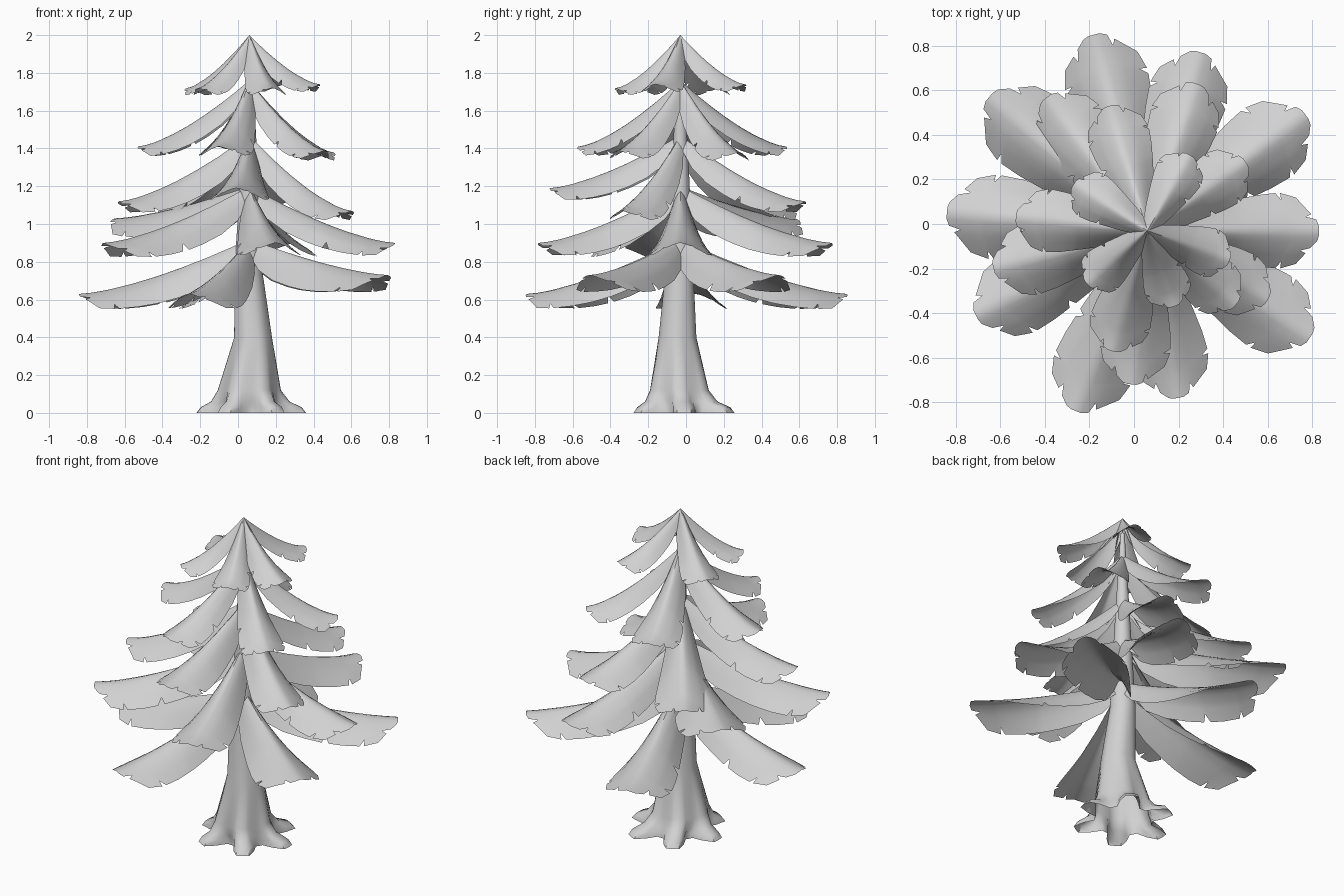
import bpy
from math import radians, sin, cos, tau, hypot

if "Cube" in bpy.data.objects:
    bpy.data.objects.remove(bpy.data.objects["Cube"])

GREY = (0.64, 0.64, 0.64, 1)
grey = bpy.data.materials.new("plain grey")
grey.use_nodes = True
grey.diffuse_color = GREY
grey.node_tree.nodes["Principled BSDF"].inputs["Base Color"].default_value = GREY

AXIS = (0.06, -0.03)  # where the boughs meet the trunk


def add_mesh(name, verts, faces, angle):
    mesh = bpy.data.meshes.new(name)
    mesh.from_pydata(verts, [], faces)
    mesh.materials.append(grey)
    mesh.polygons.foreach_set("use_smooth", [True] * len(mesh.polygons))
    mesh.set_sharp_from_angle(angle=radians(angle))
    obj = bpy.data.objects.new(name, mesh)
    bpy.context.collection.objects.link(obj)


def interpolate(points, t):
    for (a, va), (b, vb) in zip(points, points[1:]):
        if t <= b:
            return va + (vb - va) * (t - a) / (b - a)
    return points[-1][1]


# Trunk: open tube of rings (height, centre x, centre y, radius, extra radius at the roots)
def build_trunk():
    rings = [(0, 0.07, -0.01, 0.165, 0.125), (0.03, 0.07, -0.012, 0.162, 0.105),
             (0.06, 0.065, -0.025, 0.158, 0.05), (0.12, 0.06, -0.035, 0.155, 0.012),
             (0.4, 0.08, -0.045, 0.1, 0), (0.75, 0.055, -0.035, 0.074, 0),
             (1.3, 0.06, -0.03, 0.045, 0), (1.9, 0.06, -0.03, 0.012, 0)]
    roots, sides = 6, 48
    verts, faces = [], []
    for z, cx, cy, radius, flare in rings:
        for k in range(sides):
            a = tau * k / sides
            r = radius + flare * min(1, max(0, 0.5 + 0.7 * cos(roots * a)))
            verts.append((cx + r * cos(a), cy + r * sin(a), z))
    for i in range(len(rings) - 1):
        for k in range(sides):
            n = (k + 1) % sides
            faces.append((i * sides + k, i * sides + n, (i + 1) * sides + n, (i + 1) * sides + k))
    add_mesh("trunk", verts, faces, 60)


# Bough: an arched sheet that widens outward, with a blunt tip and nicked edges
WIDTH = [(0, 0.15), (0.12, 0.4), (0.25, 0.57), (0.5, 0.82), (0.7, 0.98), (0.85, 1.03), (1, 0.9)]
ROWS = [0, 0.12, 0.25, 0.4, 0.52, 0.545, 0.57, 0.68, 0.82, 0.84, 0.86, 0.93, 1]
COLUMNS = [-1, -0.7, -0.5, -0.42, -0.34, -0.15, 0, 0.15, 0.3, 0.52, 0.6, 0.68, 1]
SIDE_NICKS = {(0.545, 1), (0.84, -1), (0.84, 1)}
TIP_NICKS = (-0.42, 0.6)


def build_bough(name, root_z, tip, flip):
    dx, dy = tip[0] - AXIS[0], tip[1] - AXIS[1]
    length = hypot(dx, dy)
    dx, dy = dx / length, dy / length
    half_width = 0.05 + 0.15 * length
    verts, faces = [], []
    for t in ROWS:
        w = half_width * interpolate(WIDTH, t)
        droop = w * (0.55 + 1.6 * (1 - t) ** 1.8)
        for col in COLUMNS:
            u = col * 0.82 if (t, col) in SIDE_NICKS else col
            along = t - 0.18 * t ** 3 * max(0, abs(u) - 0.25)
            if t == 1 and col in TIP_NICKS:
                along -= 0.045
            side = u * w * flip
            z = root_z + (tip[2] - root_z) * (1 - (1 - along) ** 1.45)
            z -= droop * abs(u) ** 1.5
            reach = along * length
            verts.append((AXIS[0] + dx * reach - dy * side,
                          AXIS[1] + dy * reach + dx * side, z))
    n = len(COLUMNS)
    for i in range(len(ROWS) - 1):
        for j in range(n - 1):
            a = i * n + j
            quad = (a, a + n, a + n + 1, a + 1)
            faces.append(quad if flip > 0 else quad[::-1])
    add_mesh(name, verts, faces, 50)


# Five tiers of five boughs: root height and bough tips
TIERS = {
    "top": (2.0, [(0.25, 0.31, 1.74), (-0.27, 0.18, 1.72), (-0.21, -0.27, 1.72),
                  (0.18, -0.37, 1.72), (0.43, -0.16, 1.74)]),
    "upper": (1.76, [(-0.53, 0.03, 1.41), (-0.11, 0.53, 1.41), (0.5, 0.28, 1.38),
                     (-0.1, -0.57, 1.41), (0.46, -0.36, 1.39)]),
    "middle": (1.47, [(-0.63, -0.2, 1.12), (-0.39, 0.57, 1.08), (0.28, 0.63, 1.12),
                      (0.6, -0.34, 1.07), (-0.01, -0.72, 1.19)]),
    "lower": (1.2, [(0.83, -0.03, 0.9), (0.3, 0.77, 0.9), (-0.65, 0.57, 1.03),
                    (-0.71, -0.41, 0.9), (0.2, -0.78, 0.9)]),
    "bottom": (0.92, [(-0.84, 0.05, 0.63), (-0.18, 0.85, 0.63), (0.77, 0.49, 0.73),
                      (0.79, -0.51, 0.73), (-0.26, -0.84, 0.63)]),
}

build_trunk()
for tier, (root_z, tips) in TIERS.items():
    for i, tip in enumerate(tips):
        build_bough(f"{tier}_bough_{i + 1}", root_z, tip, 1 if i % 2 else -1)
